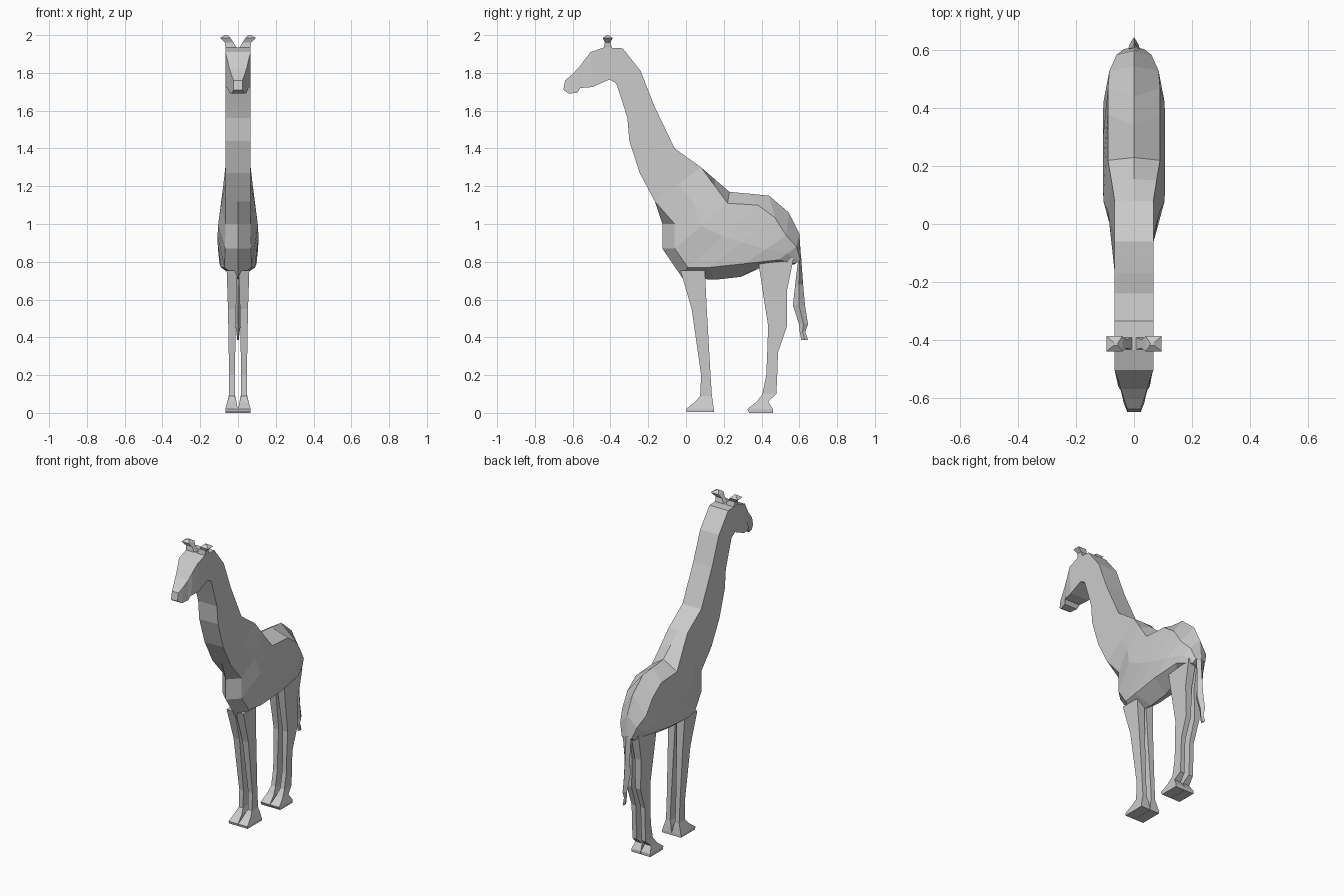
import bpy, bmesh


def loft(name, rings, cap_start=True, cap_end=True, mirror=False):
    """Skin a row of equal-sized rings with flat faces."""
    bm = bmesh.new()
    rows = [[bm.verts.new(p) for p in ring] for ring in rings]
    n = len(rows[0])
    for a, b in zip(rows, rows[1:]):
        for i in range(n):
            j = (i + 1) % n
            bm.faces.new((a[i], a[j], b[j], b[i]))
    if cap_start:
        bm.faces.new(rows[0][::-1])
    if cap_end:
        bm.faces.new(rows[-1])
    bmesh.ops.remove_doubles(bm, verts=bm.verts, dist=0.0005)
    bmesh.ops.recalc_face_normals(bm, faces=bm.faces)
    mesh = bpy.data.meshes.new(name)
    bm.to_mesh(mesh)
    bm.free()
    obj = bpy.data.objects.new(name, mesh)
    bpy.context.collection.objects.link(obj)
    if mirror:
        obj.modifiers.new("Mirror", 'MIRROR').use_mirror_merge = False
    return obj


def box_ring(z, y0, y1, x0, x1):
    return [(x0, y0, z), (x1, y0, z), (x1, y1, z), (x0, y1, z)]


# Head and neck: top y, top z, bottom y, bottom z, half width
neck = [
    (-0.64, 1.76, -0.65, 1.71, 0.023),
    (-0.605, 1.79, -0.62, 1.69, 0.035),
    (-0.57, 1.825, -0.575, 1.695, 0.046),
    (-0.54, 1.865, -0.56, 1.72, 0.055),
    (-0.505, 1.91, -0.495, 1.725, 0.067),
    (-0.435, 1.935, -0.405, 1.765, 0.067),
    (-0.335, 1.93, -0.37, 1.745, 0.067),
    (-0.24, 1.81, -0.335, 1.64, 0.067),
    (-0.17, 1.63, -0.31, 1.56, 0.067),
    (-0.12, 1.525, -0.30, 1.44, 0.067),
    (-0.06, 1.40, -0.245, 1.27, 0.067),
    (0.08, 1.30, -0.165, 1.12, 0.067),
]
loft("head_and_neck",
     [[(-w, ty, tz), (w, ty, tz), (w, by, bz), (-w, by, bz)] for ty, tz, by, bz, w in neck],
     cap_end=False)

# Body: back ridge (y, z), upper edge (x, y, z), lower edge (x, y, z), belly ridge (y, z), side x
body = [
    ((0.08, 1.30), (0.067, 0.08, 1.30), (0.067, -0.165, 1.12), (-0.165, 1.12), 0.067),
    ((0.155, 1.235), (0.078, 0.15, 1.205), (0.067, -0.06, 1.00), (-0.125, 1.00), 0.09),
    ((0.23, 1.17), (0.09, 0.22, 1.11), (0.068, -0.06, 0.87), (-0.125, 0.87), 0.106),
    ((0.34, 1.16), (0.09, 0.38, 1.10), (0.072, 0.01, 0.77), (-0.02, 0.715), 0.108),
    ((0.44, 1.15), (0.09, 0.47, 1.035), (0.09, 0.12, 0.77), (0.155, 0.705), 0.108),
    ((0.545, 1.06), (0.085, 0.53, 0.94), (0.098, 0.31, 0.79), (0.29, 0.72), 0.106),
    ((0.60, 0.95), (0.06, 0.585, 0.88), (0.088, 0.49, 0.81), (0.385, 0.77), 0.08),
    ((0.61, 0.81), (0.035, 0.605, 0.81), (0.035, 0.58, 0.79), (0.57, 0.785), 0.037),
]
rings = []
for ridge, up, low, belly, x in body:
    mid = (x, (up[1] + low[1]) / 2, (up[2] + low[2]) / 2)
    side = [up, mid, low]
    rings.append([(0, *ridge)] + side + [(0, *belly)] + [(-p[0], p[1], p[2]) for p in reversed(side)])
loft("body", rings, cap_start=False)

# Legs with hooves: z, front y, back y, inner x, outer x
front = [(0.755, -0.03, 0.10, 0.004, 0.06), (0.55, 0.03, 0.11, 0.01, 0.053),
         (0.20, 0.08, 0.13, 0.017, 0.047), (0.09, 0.075, 0.137, 0.017, 0.047),
         (0.06, 0.05, 0.142, 0.008, 0.056), (0.02, 0.0, 0.147, 0.001, 0.067),
         (0.005, 0.003, 0.147, 0.001, 0.067)]
hind = [(0.82, 0.38, 0.57, 0.004, 0.06), (0.65, 0.405, 0.535, 0.009, 0.055),
        (0.46, 0.435, 0.535, 0.014, 0.05), (0.32, 0.43, 0.487, 0.017, 0.047),
        (0.20, 0.425, 0.483, 0.017, 0.047), (0.10, 0.405, 0.478, 0.017, 0.047),
        (0.06, 0.375, 0.435, 0.008, 0.056), (0.02, 0.325, 0.46, 0.001, 0.067),
        (0.0, 0.335, 0.46, 0.001, 0.067)]
for name, prof in (("front_legs", front), ("hind_legs", hind)):
    loft(name, [box_ring(*p) for p in prof], mirror=True)

# Horns
horn = [(1.925, -0.435, -0.39, 0.001, 0.065), (1.962, -0.43, -0.40, 0.025, 0.07),
        (1.985, -0.44, -0.388, 0.04, 0.095), (2.0, -0.42, -0.41, 0.055, 0.07)]
loft("horns", [box_ring(*p) for p in horn], mirror=True)

# Tail with diamond cross-section: z, front y, back y, half width
tail = [(0.82, 0.595, 0.61, 0.03), (0.68, 0.578, 0.62, 0.02), (0.57, 0.566, 0.63, 0.022),
        (0.47, 0.598, 0.646, 0.015), (0.43, 0.602, 0.632, 0.009), (0.385, 0.61, 0.646, 0.004)]
loft("tail", [[(0, a, z), (w, (a + b) / 2, z), (0, b, z), (-w, (a + b) / 2, z)] for z, a, b, w in tail])
